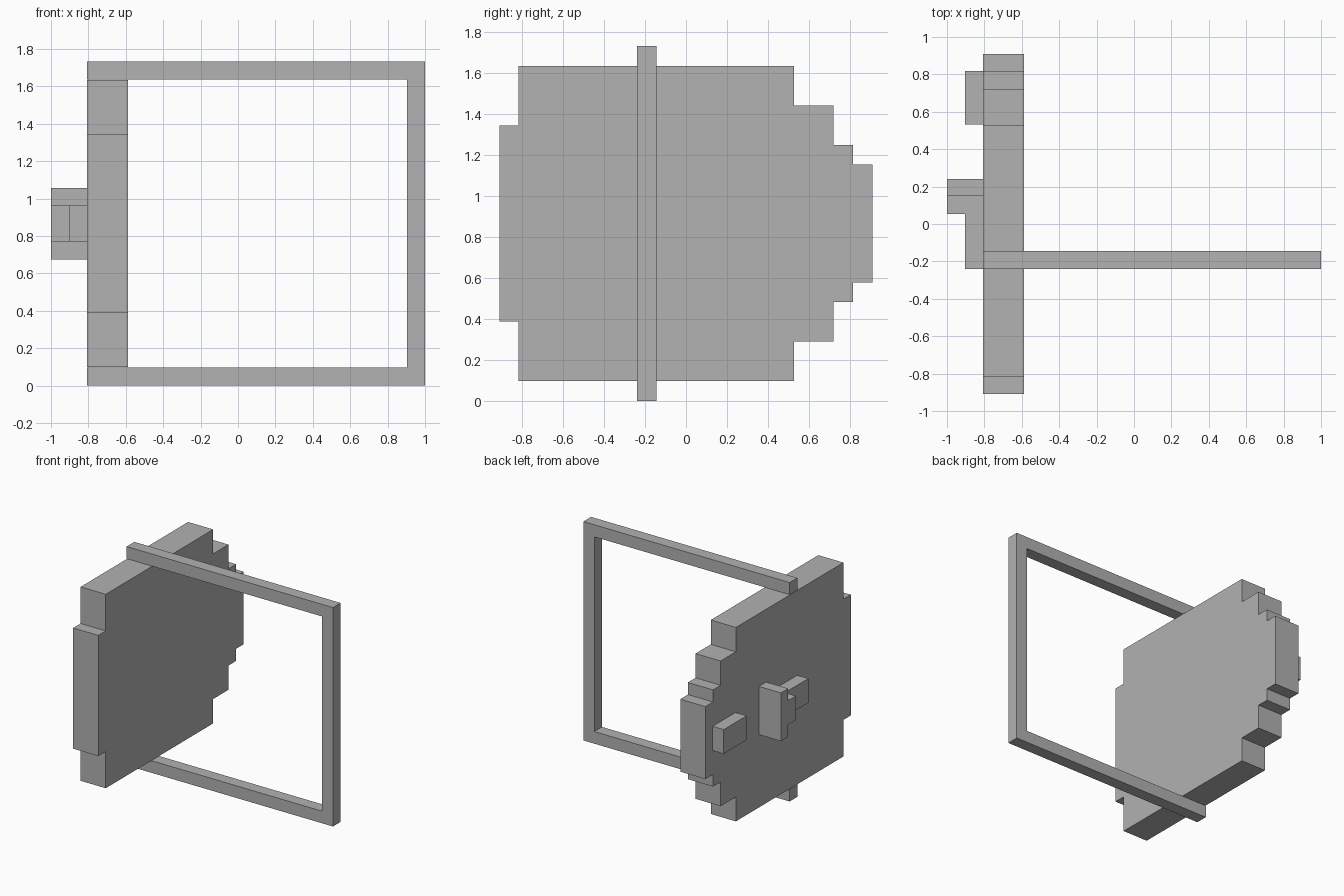
import bpy
import bmesh

cube = bpy.data.objects.get("Cube")
if cube:
    bpy.data.objects.remove(cube, do_unlink=True)

# Single flat grey
grey = bpy.data.materials.new("plain grey")
grey.use_nodes = True
colour = (0.445, 0.445, 0.445, 1)
grey.diffuse_color = colour
grey.node_tree.nodes["Principled BSDF"].inputs["Base Color"].default_value = colour

MID_Z = 0.867    # height of the horizontal symmetry plane
BACK_X = -0.807  # face of the board that carries the grip


def finish(name, bm):
    bmesh.ops.recalc_face_normals(bm, faces=bm.faces)
    mesh = bpy.data.meshes.new(name)
    bm.to_mesh(mesh)
    bm.free()
    mesh.materials.append(grey)
    obj = bpy.data.objects.new(name, mesh)
    bpy.context.collection.objects.link(obj)
    return obj


def extrude_outline(name, points, offset):
    """Fill a closed outline and extrude it into a solid."""
    bm = bmesh.new()
    face = bm.faces.new([bm.verts.new(p) for p in points])
    result = bmesh.ops.extrude_face_region(bm, geom=[face], use_keep_orig=True)
    moved = [v for v in result["geom"] if isinstance(v, bmesh.types.BMVert)]
    bmesh.ops.translate(bm, verts=moved, vec=offset)
    return finish(name, bm)


def box(name, x, y, half_height):
    """Box from x and y ranges, centred on the symmetry height."""
    low, high = MID_Z - half_height, MID_Z + half_height
    points = [(x[0], y[0], low), (x[1], y[0], low), (x[1], y[1], low), (x[0], y[1], low)]
    return extrude_outline(name, points, (0, 0, high - low))


# Stepped board: (y start, y end, half height) of each step, mirrored in height
steps = [(-0.91, -0.817, 0.478), (-0.817, 0.528, 0.768), (0.528, 0.719, 0.575),
         (0.719, 0.815, 0.383), (0.815, 0.91, 0.287)]
upper = [(y, h) for start, end, h in steps for y in (start, end)]
outline = [(BACK_X, y, MID_Z + h) for y, h in upper]
outline += [(BACK_X, y, MID_Z - h) for y, h in reversed(upper)]
extrude_outline("stepped_board", outline, (0.22, 0, 0))

# Thin three-sided frame wrapping over and under the board
bar = 0.096
top = 2 * MID_Z
frame = [(BACK_X, 0), (1, 0), (1, top), (BACK_X, top),
         (BACK_X, top - bar), (1 - bar, top - bar), (1 - bar, bar), (BACK_X, bar)]
extrude_outline("thin_frame", [(x, -0.24, z) for x, z in frame], (0, 0.096, 0))

# Grip and support blocks on the back of the board
box("rear_block", (-0.904, BACK_X), (0.532, 0.819), 0.096)
box("grip_plate", (-1, BACK_X), (0.149, 0.24), 0.191)
box("grip_step", (-1, BACK_X), (0.053, 0.149), 0.096)
box("grip_bar", (-0.904, BACK_X), (-0.24, 0.053), 0.096)
